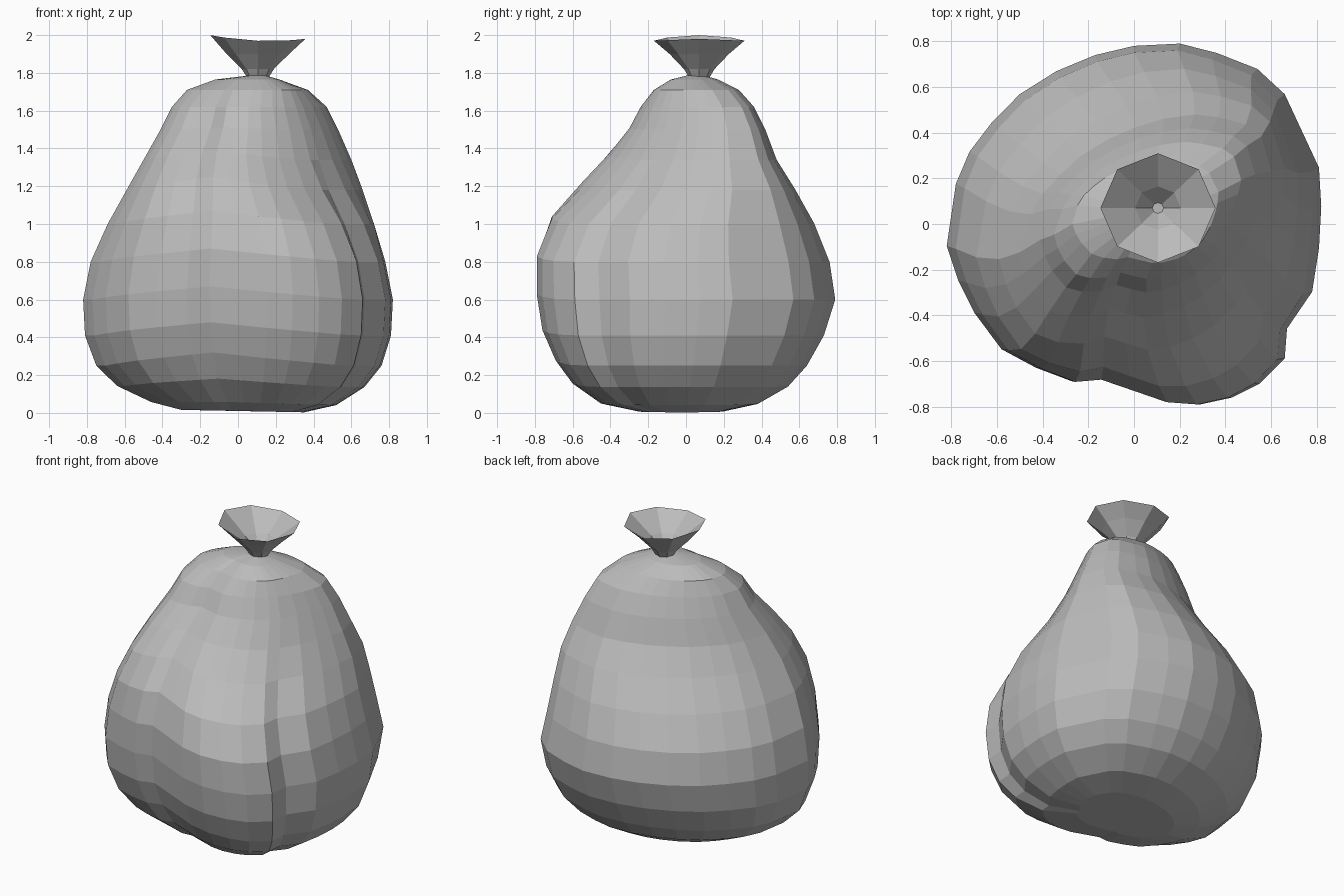
import bpy
import bmesh
from math import sin, cos, pi
from mathutils import Vector

default_cube = bpy.data.objects.get("Cube")
if default_cube:
    bpy.data.objects.remove(default_cube, do_unlink=True)


def make_material(name, colour):
    material = bpy.data.materials.new(name)
    material.use_nodes = True
    material.diffuse_color = colour
    material.node_tree.nodes["Principled BSDF"].inputs["Base Color"].default_value = colour
    return material


def loft(name, rings, material):
    """Skin a stack of equal-length rings, closing both ends with a cap."""
    bm = bmesh.new()
    loops = [[bm.verts.new(point) for point in ring] for ring in rings]
    count = len(loops[0])
    for lower, upper in zip(loops, loops[1:]):
        for i in range(count):
            j = (i + 1) % count
            bm.faces.new((lower[i], lower[j], upper[j], upper[i]))
    bm.faces.new(list(reversed(loops[0])))
    bm.faces.new(loops[-1])
    mesh = bpy.data.meshes.new(name)
    bm.to_mesh(mesh)
    bm.free()
    mesh.materials.append(material)
    obj = bpy.data.objects.new(name, mesh)
    bpy.context.scene.collection.objects.link(obj)
    return obj


def ramp(value, start, end):
    t = max(0.0, min(1.0, (value - start) / (end - start)))
    return t * t * (3 - 2 * t)


def near(point, centre, radius):
    return max(0.0, 1 - (point - centre).length / radius)


def fit(values, low, high):
    """Stretch a list of numbers to span exactly low to high."""
    least, most = min(values), max(values)
    return [low + (v - least) / (most - least) * (high - low) for v in values]


grey = make_material("grey plastic", (0.5, 0.5, 0.5, 1))

# Plan outline of the sack at its widest, with the two gathered folds
outline = [Vector(p) for p in (
    (.82, .08), (.81, .25), (.66, .57), (.54, .68), (.36, .75), (.2, .79),
    (0, .78), (-.17, .74), (-.34, .67), (-.5, .57), (-.62, .45), (-.72, .32),
    (-.78, .18), (-.82, -.09), (-.77, -.24), (-.7, -.38), (-.58, -.54),
    (-.43, -.62), (-.27, -.68), (-.15, -.67), (0, -.72), (.15, -.77),
    (.29, -.78), (.43, -.75), (.55, -.69), (.66, -.58), (.67, -.45),
    (.78, -.29), (.81, -.1))]
front_fold = Vector((-.15, -.67))
side_fold = Vector((.67, -.45))
diagonal = Vector((1, -1)).normalized()

# Height, then left, right, front and back reach of each ring
levels = (
    (.01, -.3, .35, -.25, .2), (.05, -.46, .52, -.45, .38),
    (.14, -.64, .67, -.6, .54), (.25, -.75, .76, -.69, .64),
    (.41, -.81, .81, -.76, .73), (.6, -.82, .82, -.79, .79),
    (.8, -.78, .78, -.79, .76), (1, -.69, .72, -.71, .68),
    (1.18, -.59, .66, -.55, .58), (1.34, -.5, .6, -.41, .48),
    (1.5, -.41, .53, -.3, .42), (1.62, -.35, .47, -.24, .36),
    (1.71, -.27, .37, -.17, .28), (1.765, -.12, .22, -.08, .17),
    (1.785, .05, .15, 0, .1))


def sack_ring(level):
    z, left, right, front, back = level
    slack = ramp(z, .8, 1.35) * (1 - ramp(z, 1.65, 1.78))
    smoothing = ramp(z, 1, 1.45)
    points, heights = [], []
    for p in outline:
        # Flatten the slack upper cloth across one diagonal
        reach = p.dot(diagonal)
        q = p - diagonal * reach * (.4 if reach > 0 else .2) * slack
        # Deepen the front fold and let the side fold fade out upwards
        q *= 1 - .07 * slack * near(p, front_fold, .3)
        q *= 1 + .07 * smoothing * near(p, side_fold, .1)
        points.append(q)
        # Rows ride up where the front cloth is gathered
        lift = .07 * ramp(z, 0, .25) * (1 - ramp(z, 1.2, 1.6))
        heights.append(z + lift * near(p, front_fold, .75))
    xs = fit([p.x for p in points], left, right)
    ys = fit([p.y for p in points], front, back)
    tilt = .02 * (1 - ramp(z, 0, .2))
    return [(x, y, h - tilt * x) for x, y, h in zip(xs, ys, heights)]


sack_body = loft("sack_body", [sack_ring(level) for level in levels], grey)

# Tied neck flaring into an open, slightly uneven octagonal mouth
SIDES = 8


def mouth_ring(z, radius, wave=0):
    ring = []
    for i in range(SIDES):
        a = 2 * pi * i / SIDES
        lift = wave * (cos(a * 2) - cos(a))
        ring.append((.105 + radius * cos(a), .07 + radius * sin(a) * .95, z + lift))
    return ring


mouth = [mouth_ring(*step) for step in (
    (1.765, .05), (1.82, .085), (1.9, .165), (1.98, .252, .01),
    (1.87, .1), (1.785, .025))]
tied_mouth = loft("tied_mouth", mouth, grey)
